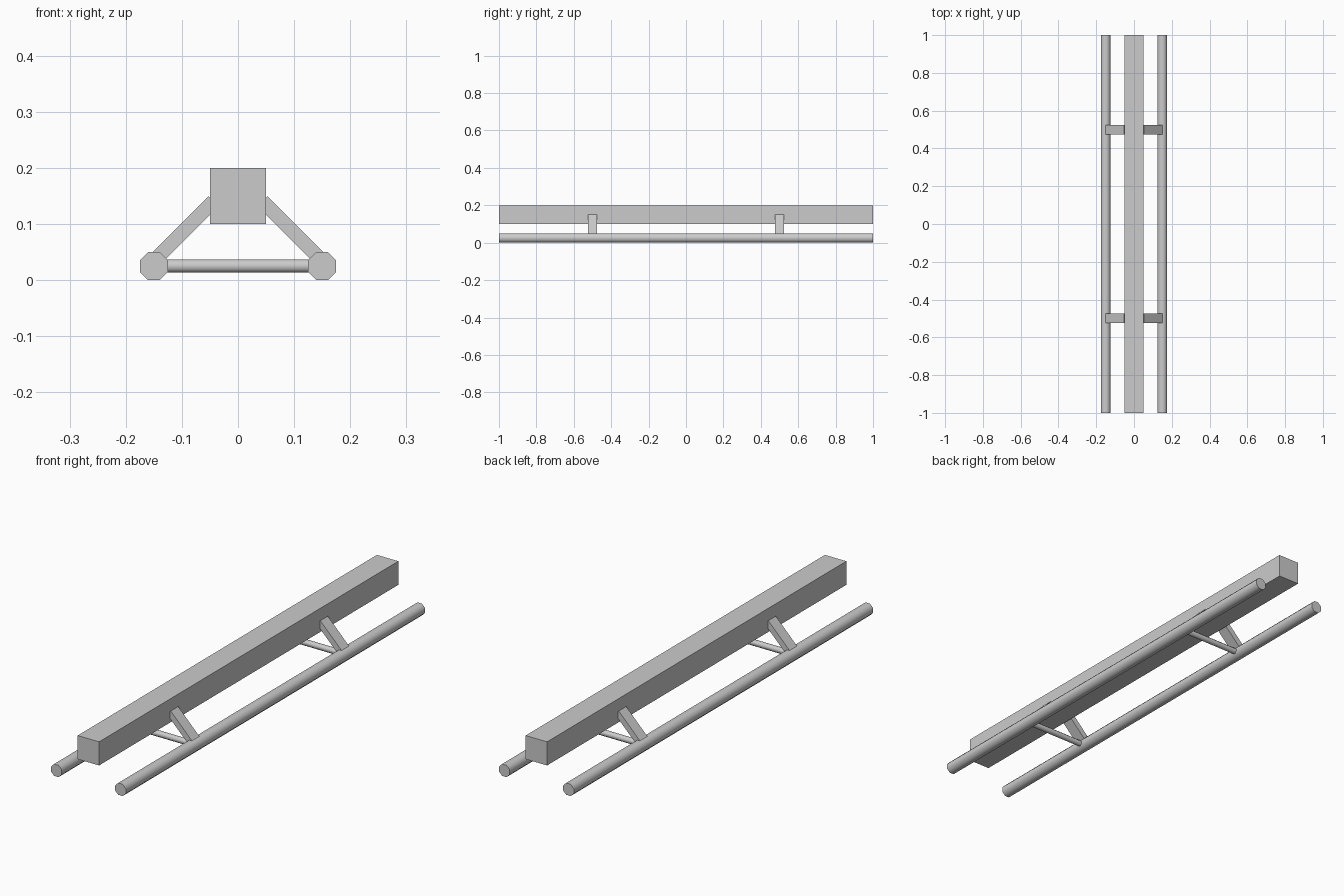
import bpy
from math import pi, cos

if "Cube" in bpy.data.objects:
    bpy.data.objects.remove(bpy.data.objects["Cube"])


def box(name, loc, size, rot=(0, 0, 0)):
    bpy.ops.mesh.primitive_cube_add(size=1, location=loc, rotation=rot)
    ob = bpy.context.object
    ob.name = name
    ob.scale = size
    return ob


def octagon_bar(name, loc, radius, length, axis):
    bpy.ops.mesh.primitive_cylinder_add(vertices=8, radius=radius, depth=length)
    ob = bpy.context.object
    ob.name = name
    # turn a flat side down, then lay the bar along its axis
    ob.rotation_euler.z = pi / 8
    bpy.ops.object.transform_apply(location=False, rotation=True, scale=False)
    ob.rotation_euler = (pi / 2, 0, 0) if axis == 'Y' else (0, pi / 2, 0)
    ob.location = loc
    bpy.ops.object.shade_smooth_by_angle(angle=pi / 3)
    return ob


# main beam
box("main_beam", (0, 0, 0.15), (0.1, 2, 0.1))

sides = (("left", -1), ("right", 1))
ends = (("front", -1), ("back", 1))

# skid rails
for side, s in sides:
    octagon_bar(f"{side}_rail", (0.15 * s, 0, 0.025), 0.025 / cos(pi / 8), 2, 'Y')

for end, e in ends:
    # cross bar joining the rails
    octagon_bar(f"{end}_cross_bar", (0, 0.5 * e, 0.025), 0.0127, 0.3, 'X')
    # diagonal struts from the rails up to the beam
    for side, s in sides:
        box(f"{end}_{side}_strut", (0.095 * s, 0.5 * e, 0.0895),
            (0.145, 0.05, 0.025), (0, s * pi / 4, 0))
